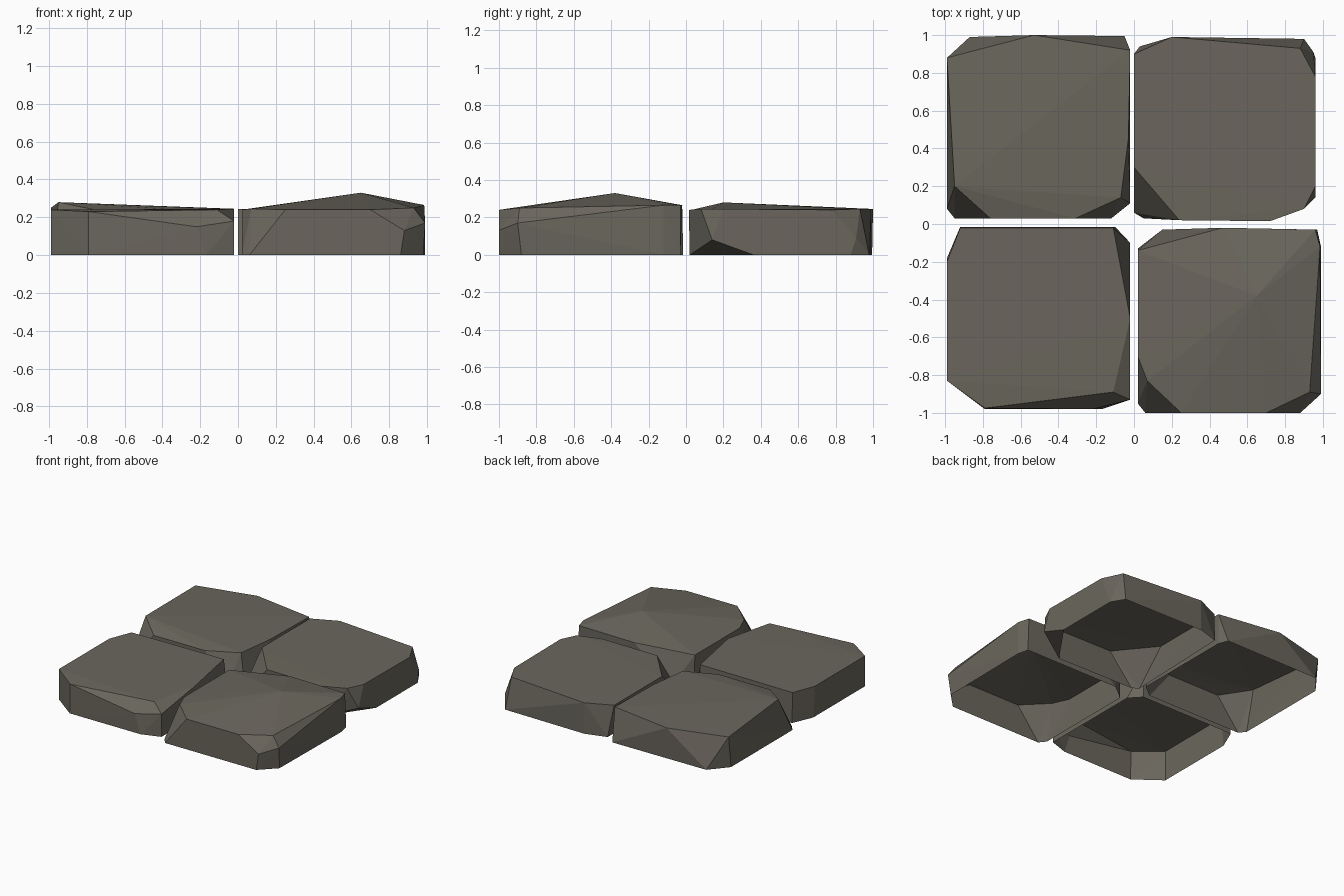
import bpy, bmesh

stone = bpy.data.materials.new("dark_grey_stone")
stone.diffuse_color = (0.145, 0.134, 0.110, 1)


def paving_stone(name, upper, lower):
    """Rough-hewn convex slab with an open underside: upper corners (x, y, z), ground outline (x, y)."""
    bm = bmesh.new()
    for p in upper + [(x, y, 0.0) for x, y in lower]:
        bm.verts.new(p)
    bmesh.ops.convex_hull(bm, input=bm.verts[:])
    under = [f for f in bm.faces if all(v.co.z < 0.001 for v in f.verts)]
    bmesh.ops.delete(bm, geom=under, context='FACES')
    bmesh.ops.delete(bm, geom=[v for v in bm.verts if not v.link_faces], context='VERTS')
    bmesh.ops.dissolve_limit(bm, angle_limit=0.01, verts=bm.verts[:], edges=bm.edges[:])
    me = bpy.data.meshes.new(name)
    bm.to_mesh(me)
    bm.free()
    me.materials.append(stone)
    bpy.context.collection.objects.link(bpy.data.objects.new(name, me))


# back left slab, highest at its outer front corner
paving_stone("back_left_stone",
    [(-.99, .88, .25), (-.53, 1, .245), (-.02, .92, .245), (-.03, .45, .245), (-.07, .14, .245),
     (-.31, .03, .24), (-.76, .03, .24), (-.95, .2, .28)],
    [(-.99, .85), (-.87, .99), (-.05, .995), (-.02, .92), (-.02, .11),
     (-.12, .03), (-.95, .03), (-.99, .08)])

# back right slab, undercut at its outer front corner
paving_stone("back_right_stone",
    [(0, .9, .245), (.2, .99, .245), (.88, .93, .245), (.96, .78, .24), (.96, .2, .245),
     (.9, .08, .245), (.72, .015, .24), (.24, .02, .24), (0, .3, .245),
     (.96, .14, .08), (.95, .91, .09)],
    [(.03, .94), (.2, .99), (.9, .98), (.96, .88), (.96, .36),
     (.72, .02), (.05, .03), (0, .06)])

# front left slab, chamfered along its front and inner edges
paving_stone("front_left_stone",
    [(-.99, -.2, .24), (-.92, -.02, .24), (-.11, -.02, .245), (-.02, -.5, .245), (-.11, -.89, .24),
     (-.79, -.975, .23), (-.99, -.83, .24), (-.22, -.98, .15), (-.02, -.93, .18)],
    [(-.99, -.18), (-.92, -.015), (-.1, -.015), (-.02, -.1),
     (-.02, -.93), (-.17, -.98), (-.79, -.98), (-.99, -.83)])

# front right slab with a raised ridge across the top
paving_stone("front_right_stone",
    [(.65, -.38, .33), (.02, -.14, .24), (.47, -.02, .265), (.96, -.03, .265), (.985, -.12, .265),
     (.93, -.89, .25), (.7, -1, .24), (.25, -1, .24), (.07, -.83, .245), (.02, -.7, .24),
     (.88, -1, .13), (.99, -.9, .17)],
    [(.02, -.13), (.15, -.03), (.97, -.03), (.99, -.12), (.98, -.88),
     (.86, -1), (.06, -1), (.02, -.95)])
